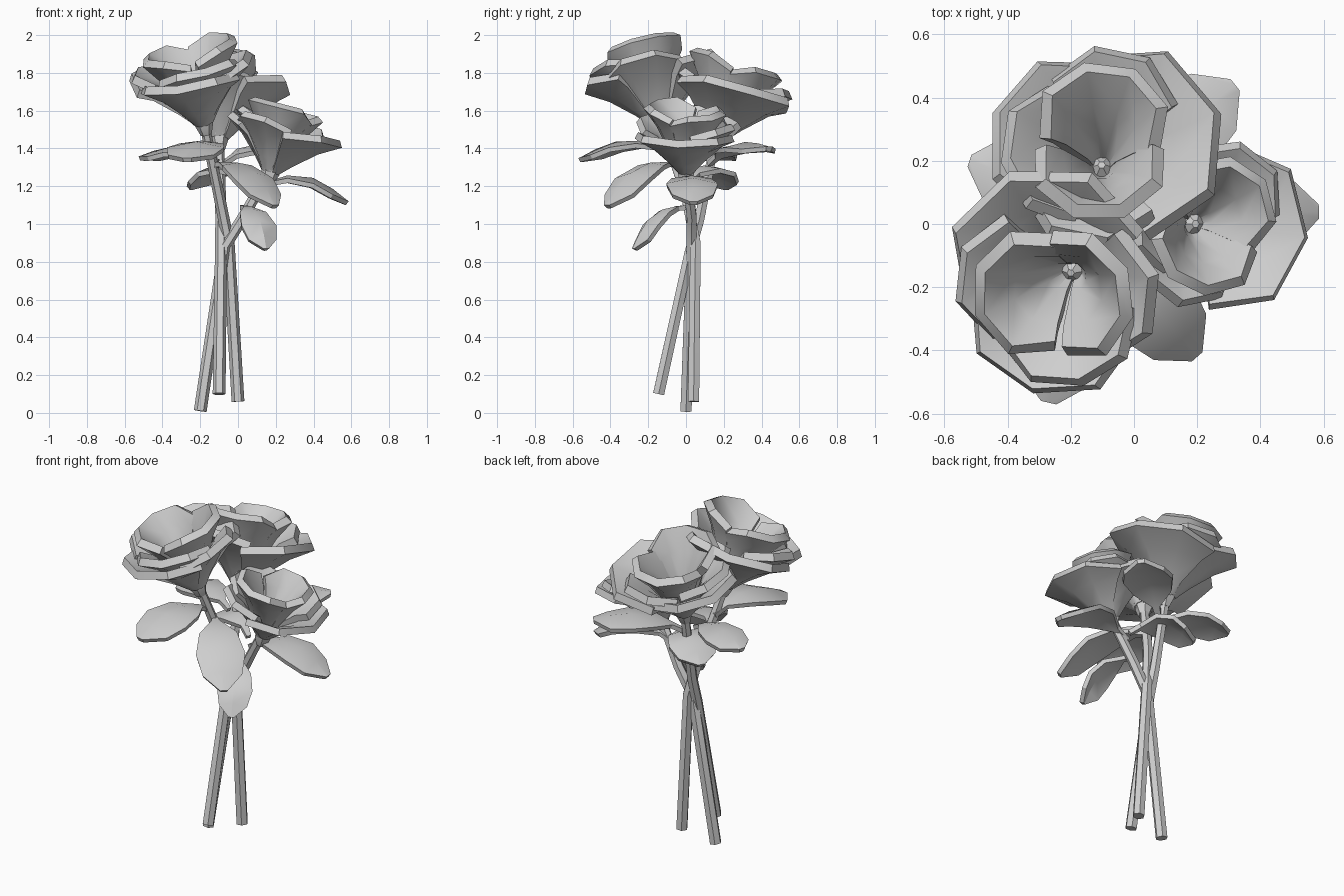
import bpy, bmesh, math
from mathutils import Vector, Matrix

cube = bpy.data.objects.get("Cube")
if cube:
    bpy.data.objects.remove(cube)

grey = bpy.data.materials.new("plain_grey")
grey.use_nodes = True
colour = (0.62, 0.62, 0.62, 1)
grey.diffuse_color = colour
grey.node_tree.nodes["Principled BSDF"].inputs["Base Color"].default_value = colour


def finish(bm, name, angle):
    bmesh.ops.recalc_face_normals(bm, faces=bm.faces)
    mesh = bpy.data.meshes.new(name)
    bm.to_mesh(mesh)
    bm.free()
    mesh.materials.append(grey)
    mesh.shade_smooth()
    mesh.set_sharp_from_angle(angle=math.radians(angle))
    ob = bpy.data.objects.new(name, mesh)
    bpy.context.collection.objects.link(ob)


def sheet(name, rows, thickness, angle):
    """Thick surface through rows of points."""
    bm = bmesh.new()
    grid = [[bm.verts.new(p) for p in row] for row in rows]
    for a, b in zip(grid, grid[1:]):
        for i in range(len(a) - 1):
            bm.faces.new((a[i], a[i + 1], b[i + 1], b[i]))
    bmesh.ops.recalc_face_normals(bm, faces=bm.faces)
    bmesh.ops.solidify(bm, geom=bm.faces[:], thickness=thickness)
    finish(bm, name, angle)


def tube(name, path, radii, sides=6):
    """Faceted rod along a path."""
    bm = bmesh.new()
    path = [Vector(p) for p in path]
    rings = []
    for i, p in enumerate(path):
        d = path[min(i + 1, len(path) - 1)] - path[max(i - 1, 0)]
        q = Vector((0, 0, 1)).rotation_difference(d)
        ring = []
        for k in range(sides):
            t = math.tau * k / sides
            ring.append(bm.verts.new(p + q @ Vector((math.cos(t), math.sin(t), 0)) * radii[i]))
        rings.append(ring)
    for a, b in zip(rings, rings[1:]):
        for k in range(sides):
            j = (k + 1) % sides
            bm.faces.new((a[k], a[j], b[j], b[k]))
    bm.faces.new(rings[0][::-1])
    bm.faces.new(rings[-1])
    finish(bm, name, 25)


# Petal layers: start angle, span, rim radius, rim height, outward shift
PETALS = [
    (25, 175, 0.33, 0.30, 0.04),
    (175, 160, 0.29, 0.31, 0.04),
    (295, 115, 0.27, 0.33, 0.03),
    (120, 105, 0.27, 0.34, 0.03),
    (215, 140, 0.25, 0.36, 0.03),
    (70, 215, 0.18, 0.41, 0.04),
    (265, 200, 0.19, 0.43, 0.04),
]


def flower(name, base, axis, turn, size):
    base = Vector(base)
    axis = Vector(axis).normalized()
    place = (Matrix.Translation(base)
             @ Vector((0, 0, 1)).rotation_difference(axis).to_matrix().to_4x4()
             @ Matrix.Scale(size, 4))
    for n, (start, span, r, h, shift) in enumerate(PETALS):
        profile = [(0.012, 0.03), (0.25 * r, 0.36 * h), (0.62 * r, 0.74 * h), (r, h)]
        segs = max(3, round(span / 40))
        middle = math.radians(start + turn + span / 2)
        rows = []
        for pr, ph in profile:
            push = shift * ph / h
            row = []
            for k in range(segs + 1):
                t = math.radians(start + turn + span * k / segs)
                # petal corners dip and tuck in
                edge = 0.88 if k in (0, segs) and ph == h else 1
                row.append(place @ Vector((pr * edge * math.cos(t) + push * math.cos(middle),
                                           pr * edge * math.sin(t) + push * math.sin(middle),
                                           ph * edge)))
            rows.append(row)
        sheet(f"{name}_petal_{n + 1}", rows, 0.045 * size, 40)
    # swollen base under the petals
    tube(f"{name}_base", [base + axis * s for s in (-0.06, 0, 0.06, 0.1)],
         [0.03, 0.05, 0.05, 0.012])


flower("left_flower", (-0.18, -0.13, 1.53), (-0.09, -0.11, 0.42), 0, 1.02)
flower("back_flower", (-0.10, 0.16, 1.45), (-0.01, 0.11, 0.4), -95, 1.02)
flower("right_flower", (0.17, 0.0, 1.27), (0.09, 0.0, 0.35), -120, 0.86)

# Crossing stems
STEMS = {
    "right_stem": [(-0.2, 0, 0.01), (-0.07, 0.03, 0.88), (0.03, 0.03, 1.04), (0.17, 0, 1.29)],
    "back_stem": [(-0.1, -0.145, 0.1), (-0.09, 0.02, 0.85), (-0.09, 0.07, 1.02), (-0.1, 0.16, 1.47)],
    "left_stem": [(0, 0.04, 0.06), (-0.05, 0.05, 0.9), (-0.1, 0.0, 1.15), (-0.18, -0.13, 1.54)],
}
for name, path in STEMS.items():
    tube(name, path, [0.034, 0.032, 0.03, 0.026])

# Leaf outline: fraction along, half width, droop of the sides
OUTLINE = [(0, 0.012, 0), (0.15, 0.02, 0), (0.36, 0.095, 0.015),
           (0.62, 0.125, 0.03), (0.83, 0.1, 0.03), (1, 0.02, 0)]


def leaf(name, base, tip, arch, width):
    base, tip = Vector(base), Vector(tip)
    along = tip - base
    across = along.cross(Vector((0, 0, 1))).normalized()
    up = across.cross(along).normalized()
    rows = []
    for f, w, dip in OUTLINE:
        mid = base + along * f + up * arch * math.sin(math.pi * f)
        rows.append([mid + across * w * width * s - up * dip * abs(s) for s in (-1, 0, 1)])
    sheet(name, rows, 0.025, 30)


leaf("front_left_leaf", (-0.15, -0.05, 1.38), (-0.27, -0.565, 1.35), 0.08, 1.25)
leaf("left_leaf", (-0.1, 0.06, 1.34), (-0.52, 0.2, 1.36), 0.06, 1.0)
leaf("right_leaf", (0.06, 0.02, 1.18), (0.585, 0.04, 1.12), 0.11, 1.1)
leaf("front_leaf", (-0.15, -0.02, 1.32), (0.2, -0.42, 1.1), 0.1, 1.1)
leaf("low_front_leaf", (0.02, 0.02, 1.1), (0.15, -0.28, 0.87), 0.08, 0.8)
leaf("back_right_leaf", (-0.08, 0.12, 1.33), (0.32, 0.44, 1.41), 0.06, 1.15)
leaf("back_leaf", (0.06, 0.02, 1.23), (-0.26, 0.22, 1.2), 0.1, 1.1)
